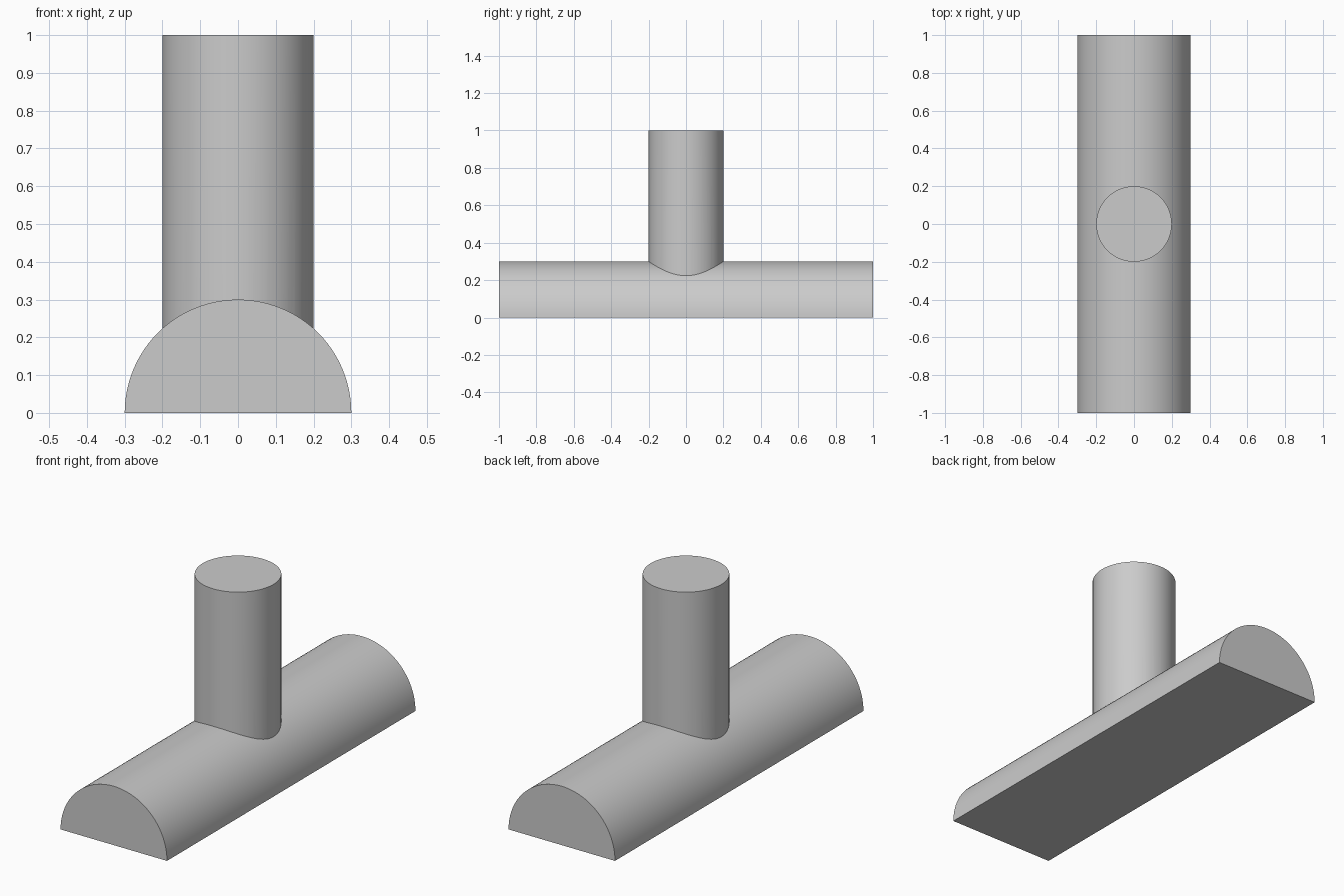
import bpy
import bmesh
from math import pi, cos, sin, radians

BASE_RADIUS, BASE_LENGTH = 0.3, 2.0
POST_RADIUS, POST_TOP, POST_BOTTOM = 0.2, 1.0, 0.1
SEGMENTS = 96

cube = bpy.data.objects.get("Cube")
if cube:
    bpy.data.objects.remove(cube, do_unlink=True)

# Single grey material
grey = bpy.data.materials.new("plain_grey")
grey.use_nodes = True
colour = (0.6, 0.6, 0.6, 1.0)
grey.diffuse_color = colour
grey.node_tree.nodes["Principled BSDF"].inputs["Base Color"].default_value = colour


def extrude_profile(name, points, offset):
    """Extrude a flat closed outline into a solid."""
    bm = bmesh.new()
    face = bm.faces.new([bm.verts.new(p) for p in points])
    result = bmesh.ops.extrude_face_region(bm, geom=[face], use_keep_orig=True)
    moved = [g for g in result["geom"] if isinstance(g, bmesh.types.BMVert)]
    bmesh.ops.translate(bm, verts=moved, vec=offset)
    bmesh.ops.recalc_face_normals(bm, faces=bm.faces)
    mesh = bpy.data.meshes.new(name)
    bm.to_mesh(mesh)
    bm.free()
    mesh.materials.append(grey)
    obj = bpy.data.objects.new(name, mesh)
    bpy.context.collection.objects.link(obj)
    return obj


# Half-round base lying along y
half = SEGMENTS // 2
arch = [(BASE_RADIUS * cos(pi * i / half), -BASE_LENGTH / 2,
         BASE_RADIUS * sin(pi * i / half)) for i in range(half + 1)]
base = extrude_profile("half_round_base", arch, (0, BASE_LENGTH, 0))

# Round upright post, rooted inside the base
ring = [(POST_RADIUS * cos(2 * pi * i / SEGMENTS),
         POST_RADIUS * sin(2 * pi * i / SEGMENTS), POST_BOTTOM)
        for i in range(SEGMENTS)]
post = extrude_profile("upright_post", ring, (0, 0, POST_TOP - POST_BOTTOM))

# Trim the post to the curve of the base
trim = post.modifiers.new("trim_to_base", "BOOLEAN")
trim.operation = "DIFFERENCE"
trim.solver = "EXACT"
trim.object = base
bpy.context.view_layer.objects.active = post
bpy.ops.object.select_all(action="DESELECT")
post.select_set(True)
bpy.ops.object.modifier_apply(modifier=trim.name)

# Smooth curved sides, crisp ends
base.select_set(True)
bpy.ops.object.shade_smooth_by_angle(angle=radians(30))
